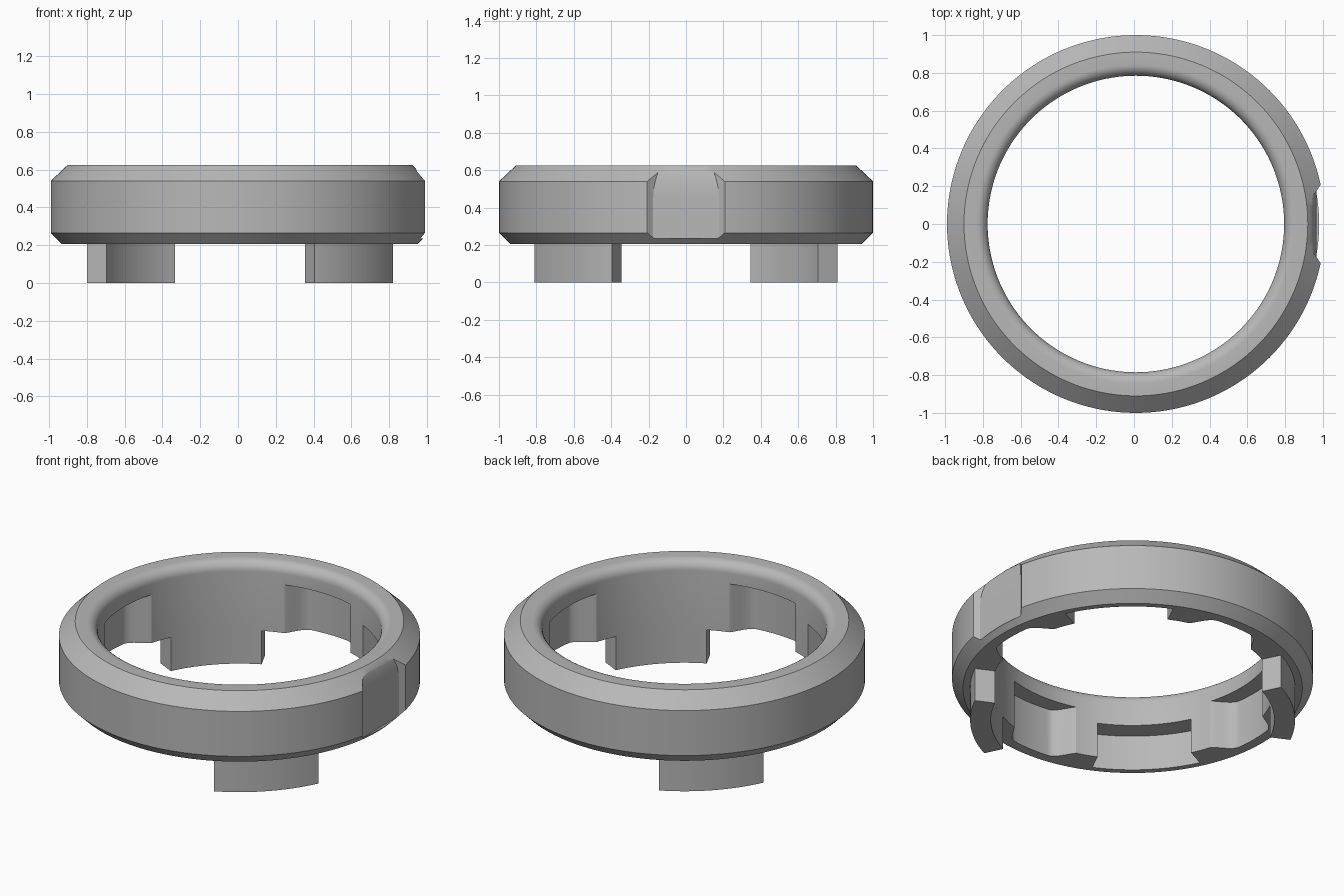
import bpy, bmesh
from math import sin, cos, pi, radians, sqrt

cube = bpy.data.objects.get("Cube")
if cube:
    bpy.data.objects.remove(cube, do_unlink=True)

grey = bpy.data.materials.new("plain grey")
grey.use_nodes = True
colour = (0.48, 0.48, 0.48, 1)
grey.diffuse_color = colour
grey.node_tree.nodes["Principled BSDF"].inputs["Base Color"].default_value = colour

INNER, CENTRE_X = 0.785, 0.01
BASE, TOP = 0.205, 0.625


def loft(name, sections, loop=False):
    """Skin closed sections in order; loop joins last to first, otherwise cap."""
    bm = bmesh.new()
    rows = [[bm.verts.new(p) for p in s] for s in sections]
    pairs = list(zip(rows, rows[1:]))
    if loop:
        pairs.append((rows[-1], rows[0]))
    else:
        bm.faces.new(rows[0])
        bm.faces.new(rows[-1])
    for a, b in pairs:
        for i in range(len(a)):
            j = (i + 1) % len(a)
            bm.faces.new((a[i], a[j], b[j], b[i]))
    bmesh.ops.recalc_face_normals(bm, faces=bm.faces)
    mesh = bpy.data.meshes.new(name)
    bm.to_mesh(mesh)
    bm.free()
    mesh.materials.append(grey)
    obj = bpy.data.objects.new(name, mesh)
    bpy.context.collection.objects.link(obj)
    obj.location.x = CENTRE_X
    return obj


def arc_block(name, centre, half, r_in, r_out, z0, z1, steps=24):
    """Curved block; r_out is a function of the angle away from its centre."""
    angles = [-half + 2 * half * i / steps for i in range(steps + 1)]
    polar = [(r_out(abs(a)), a) for a in angles]
    polar += [(r_in, a) for a in reversed(angles)]
    flat = [(r * cos(radians(centre + a)), r * sin(radians(centre + a))) for r, a in polar]
    return loft(name, [[(x, y, z) for x, y in flat] for z in (z0, z1)])


def smooth(obj):
    bpy.ops.object.select_all(action='DESELECT')
    obj.select_set(True)
    bpy.context.view_layer.objects.active = obj
    bpy.ops.object.shade_smooth_by_angle(angle=radians(28))


def ramp(a):
    """Groove depth: full in the middle, easing out to the inner wall."""
    t = min(max((18.5 - a) / 10.5, 0), 1)
    return 0.775 + 0.105 * t * t * (3 - 2 * t)


# Ring: chamfered outside, rounded inner top edge
FILLET = 0.06
profile = [(INNER, BASE), (0.94, BASE), (1, 0.265), (1, 0.54), (0.91, TOP)]
for i in range(9):
    a = pi / 2 * (1 + i / 8)
    profile.append((INNER + FILLET + FILLET * cos(a), TOP - FILLET + FILLET * sin(a)))
SEGMENTS = 144
turns = [2 * pi * i / SEGMENTS for i in range(SEGMENTS)]
ring = loft("ring", [[(r * cos(t), r * sin(t), z) for r, z in profile] for t in turns], True)

# Cutters: two locking slots, four eased grooves
cutters = [arc_block("slot_cutter", c, 19.3, 0.6, lambda a: 0.905, 0.1, 0.42)
           for c in (45, 225)]
cutters += [arc_block("groove_cutter", c, 18.5, 0.6, ramp, 0.1, 0.5, 48)
            for c in (0, 90, 180, 270)]

# Cutter: outer thumb notch, its back wall curving inward at the top
SLOPE, BACK, BEND = 1.45, 0.956, 0.45
sections = []
for z in [0.235] + [BEND + 0.2 * i / 12 for i in range(13)]:
    t = max(z - BEND, 0) / 0.2
    x = BACK - 0.068 * (1 - sqrt(max(1 - t * t, 0)))
    near = 0.21 - (0.98 - x) * SLOPE
    far = 0.21 + 0.15 * SLOPE
    sections.append([(x, -near, z), (1.13, -far, z), (1.13, far, z), (x, near, z)])
cutters.append(loft("notch_cutter", sections))

bpy.context.view_layer.objects.active = ring
for cutter in cutters:
    mod = ring.modifiers.new("cut", 'BOOLEAN')
    mod.operation, mod.solver, mod.object = 'DIFFERENCE', 'EXACT', cutter
    bpy.ops.object.modifier_apply(modifier=mod.name)
    bpy.data.objects.remove(cutter, do_unlink=True)
smooth(ring)

# Locking legs under the ring
for name, c in (("front_leg", 315), ("back_leg", 135)):
    smooth(arc_block(name, c, 19, INNER, lambda a: 0.9, 0, BASE))
